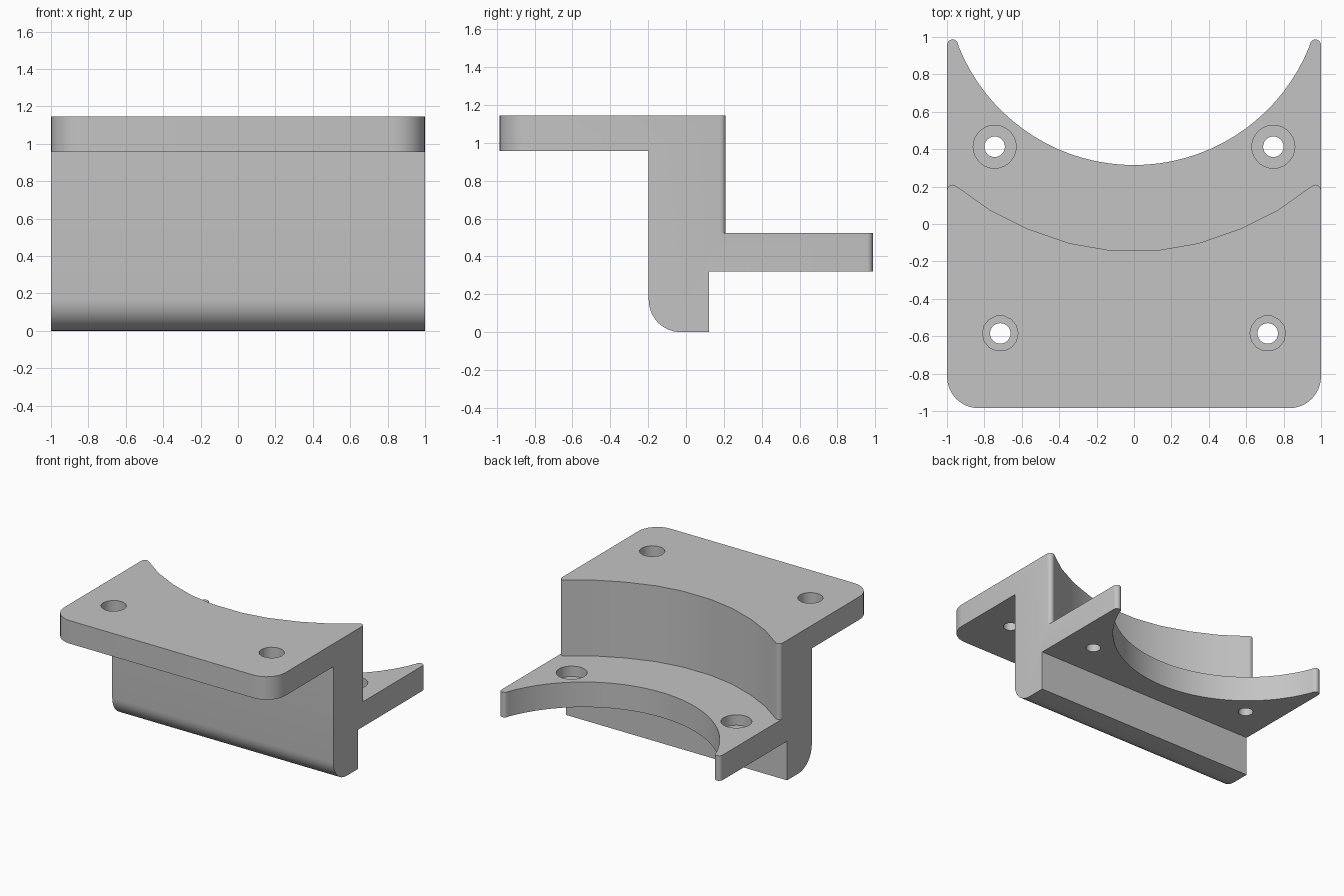
import bpy
import bmesh
from math import sin, cos, radians, sqrt
from mathutils import Vector

cube = bpy.data.objects.get("Cube")
if cube:
    bpy.data.objects.remove(cube)

grey = bpy.data.materials.new("plain_grey")
grey.use_nodes = True
GREY = (0.55, 0.55, 0.55, 1)
grey.diffuse_color = GREY
grey.node_tree.nodes["Principled BSDF"].inputs["Base Color"].default_value = GREY


def arc(cx, cy, r, start, end, steps):
    """Points along a circular arc, angles in degrees."""
    angles = [radians(start + (end - start) * i / steps) for i in range(steps + 1)]
    return [(cx + r * cos(a), cy + r * sin(a)) for a in angles]


def prism(name, points, push, rounded=None):
    """Extrude a closed 3D outline; optionally round the chosen edges."""
    bm = bmesh.new()
    face = bm.faces.new([bm.verts.new(p) for p in points])
    out = bmesh.ops.extrude_face_region(bm, geom=[face])
    verts = [g for g in out["geom"] if isinstance(g, bmesh.types.BMVert)]
    bmesh.ops.translate(bm, verts=verts, vec=Vector(push))
    bmesh.ops.recalc_face_normals(bm, faces=bm.faces[:])
    if rounded:
        edges = [e for e in bm.edges if rounded(e)]
        bmesh.ops.bevel(bm, geom=edges, offset=0.17, segments=8,
                        profile=0.5, affect="EDGES")
    mesh = bpy.data.meshes.new(name)
    bm.to_mesh(mesh)
    bm.free()
    mesh.materials.append(grey)
    obj = bpy.data.objects.new(name, mesh)
    bpy.context.collection.objects.link(obj)
    return obj


def plan_cutter(name, half, low, high):
    """Cutter behind a mirrored plan curve, given from the left edge inwards."""
    outline = [(1.2, half[0][1])] + half
    outline += [(-x, y) for x, y in reversed(outline) if x > 0]
    outline += [(-1.2, 1.3), (1.2, 1.3)]
    return prism(name, [(x, y, low) for x, y in outline], (0, 0, high - low))


def hole_cutter(name, x, y, r, low, high, sides):
    ring = arc(x, y, r, 0, 360, sides)[:-1]
    return prism(name, [(px, py, low) for px, py in ring], (0, 0, high - low))


# Bracket body: stepped side profile, rounded front corners and lower front edge
FRONT, BACK, TOP = -0.985, 1.1, 1.145
side = [(FRONT, TOP), (FRONT, 0.957), (-0.197, 0.957), (-0.197, 0), (0.122, 0),
        (0.122, 0.32), (BACK, 0.32), (BACK, TOP)]


def outer_edge(edge):
    a, b = (v.co for v in edge.verts)
    corner = abs(a.z - b.z) > 0.1 and max(a.y, b.y) < -0.9
    lower = max(a.z, b.z) < 0.01 and max(a.y, b.y) < -0.1
    return corner or lower


bracket = prism("bracket", [(-1, y, z) for y, z in side], (2, 0, 0), outer_edge)

# Upper hollow, with small rounded tips
upper = arc(0.97, 0.18, 0.03, 0, 130, 6)
upper += [(0.77, 0.075), (0.57, -0.025), (0.345, -0.103), (0.13, -0.14)]
cutters = [plan_cutter("upper_hollow_cutter", upper, 0.525, 1.4)]

# Lower hollow, a true arc with rounded tips
R, CY = 1.01, 1.325
lower = arc(0.97, 0.957, 0.03, 0, 155, 7)
lower += [(R * sin(radians(a)), CY - R * cos(radians(a))) for a in range(68, -1, -4)]
cutters.append(plan_cutter("lower_hollow_cutter", lower, 0.2, 1.3))

# Counterbored screw holes
for s in (-1, 1):
    for x, y, r, seat, low, high, sides in (
            (0.715, -0.585, 0.095, 1.02, 0.85, 1.3, 14),
            (0.745, 0.413, 0.115, 0.44, 0.25, 0.8, 28)):
        cutters.append(hole_cutter("bore_cutter", s * x, y, 0.055, low, high, 24))
        cutters.append(hole_cutter("seat_cutter", s * x, y, r, seat, high, sides))

for cutter in cutters:
    cutter.hide_render = True
    mod = bracket.modifiers.new(cutter.name, "BOOLEAN")
    mod.operation = "DIFFERENCE"
    mod.solver = "EXACT"
    mod.object = cutter

# Bake the cuts and discard the cutters
bpy.context.view_layer.update()
graph = bpy.context.evaluated_depsgraph_get()
baked = bpy.data.meshes.new_from_object(bracket.evaluated_get(graph))
bracket.modifiers.clear()
bracket.data = baked
for cutter in cutters:
    bpy.data.objects.remove(cutter)

bpy.ops.object.select_all(action="DESELECT")
bracket.select_set(True)
bpy.context.view_layer.objects.active = bracket
bpy.ops.object.shade_smooth_by_angle(angle=radians(30))
